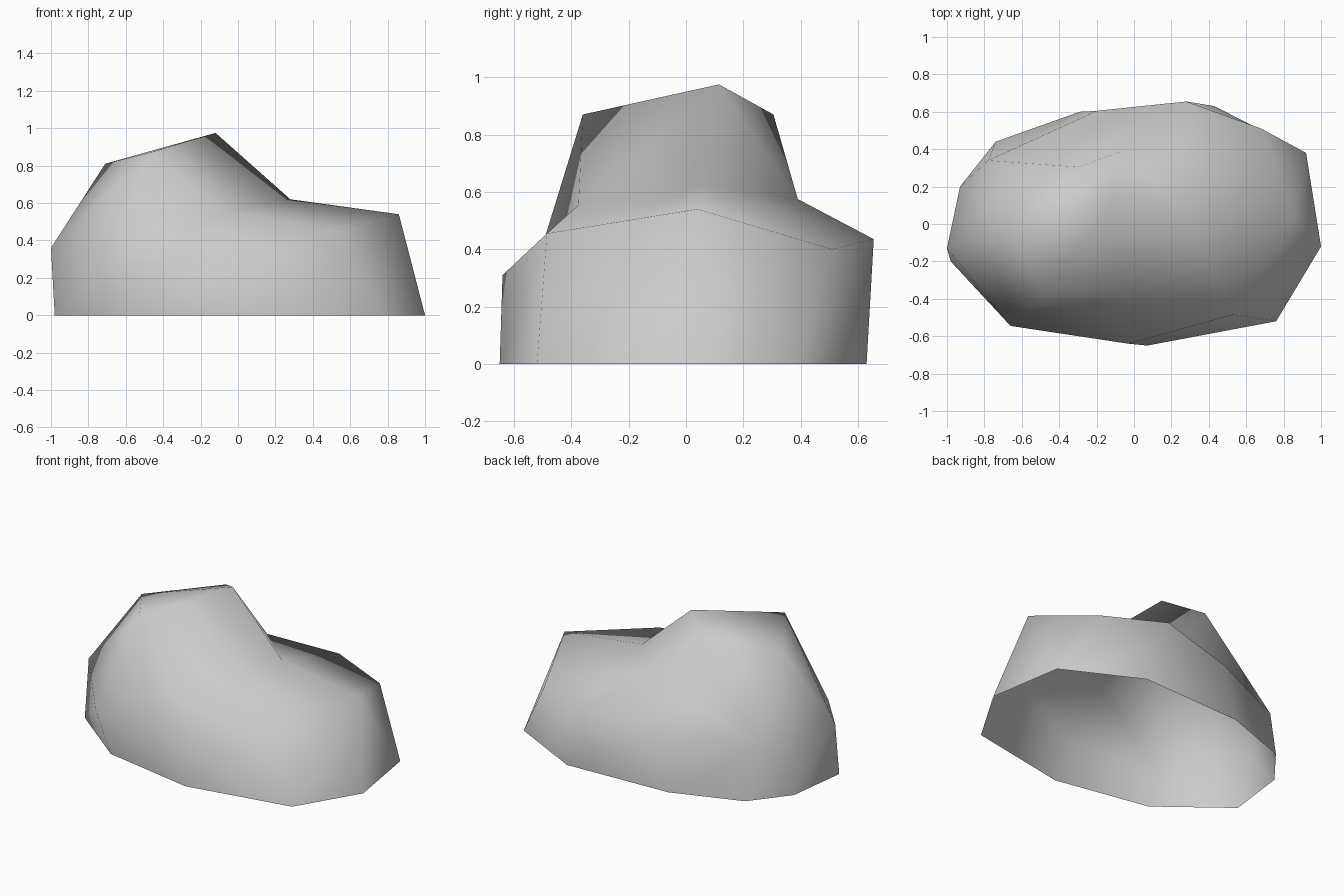
import bpy
import bmesh
from mathutils import Vector

cube = bpy.data.objects.get("Cube")
if cube:
    bpy.data.objects.remove(cube, do_unlink=True)

# Stone colour
stone = bpy.data.materials.new("stone_grey")
stone.use_nodes = True
grey = (0.6, 0.6, 0.6, 1)
stone.diffuse_color = grey
stone.node_tree.nodes["Principled BSDF"].inputs["Base Color"].default_value = grey

# Outline on the ground, counter-clockwise from the -x end
base_outline = [(-.98, -.2), (-.56, -.53), (.07, -.65), (.76, -.52), (1, -.12),
                (.92, .38), (.43, .63), (-.29, .6), (-.74, .44), (-.93, .2)]

# Shoulder where the side walls end, same order
shoulder_points = [(-1, -.13, .36), (-.66, -.545, .27), (-.03, -.64, .31),
                   (.53, -.485, .455), (.86, .04, .54), (.68, .51, .4),
                   (.28, .655, .435), (-.2, .605, .34), (-.78, .34, .34)]

# Corners of the hump, of its waist on both sides and of the saddle beside it
crown_points = {
    "west": (-.71, .01, .81),
    "front": (-.47, -.36, .87),
    "peak": (-.12, .115, .975),
    "back": (-.3, .305, .87),
    "back_waist": (-.06, .39, .575),
    "saddle": (.28, .06, .62),
    "front_waist": (-.05, -.375, .555),
}

bm = bmesh.new()
base = [bm.verts.new((x, y, 0)) for x, y in base_outline]
shoulder = [bm.verts.new(p) for p in shoulder_points]
crown = {name: bm.verts.new(p) for name, p in crown_points.items()}

# Side walls; the twisted +x wall is folded, the last one fans out
for i in range(len(shoulder) - 1):
    low, low_next, high_next, high = base[i], base[i + 1], shoulder[i + 1], shoulder[i]
    if i == 4:
        bm.faces.new((low, low_next, high))
        bm.faces.new((low_next, high_next, high))
    else:
        bm.faces.new((low, low_next, high_next, high))
bm.faces.new((base[-2], base[-1], shoulder[-1]))
bm.faces.new((base[-1], base[0], shoulder[0], shoulder[-1]))


def fan(center, first, last):
    """Triangles from a crown corner to a run of shoulder edges."""
    for i in range(first, last):
        bm.faces.new((shoulder[i], shoulder[i + 1], crown[center]))


def link(shoulder_index, first, second):
    """Triangle between one shoulder corner and two crown corners."""
    bm.faces.new((shoulder[shoulder_index], crown[first], crown[second]))


# Slopes from the shoulder up to the crown
fan("front", 0, 1)
link(1, "front_waist", "front")
fan("front_waist", 1, 3)
link(3, "saddle", "front_waist")
fan("saddle", 3, 6)
link(6, "back_waist", "saddle")
fan("back_waist", 6, 8)
link(8, "back", "back_waist")
link(8, "west", "back")
bm.faces.new((shoulder[8], shoulder[0], crown["west"]))
link(0, "front", "west")

# Top of the hump
top_ring = ["west", "front", "front_waist", "saddle", "back_waist", "back"]
for first, second in zip(top_ring, top_ring[1:] + top_ring[:1]):
    bm.faces.new((crown[first], crown[second], crown["peak"]))

# Make every face point outwards, and leave the underside open
bmesh.ops.recalc_face_normals(bm, faces=bm.faces)
bm.normal_update()
middle = Vector((0, 0, .3))
if sum((f.calc_center_median() - middle).dot(f.normal) for f in bm.faces) < 0:
    bmesh.ops.reverse_faces(bm, faces=bm.faces)
for face in bm.faces:
    face.smooth = True

mesh = bpy.data.meshes.new("boulder")
bm.to_mesh(mesh)
bm.free()
mesh.materials.append(stone)
boulder = bpy.data.objects.new("boulder", mesh)
bpy.context.collection.objects.link(boulder)
